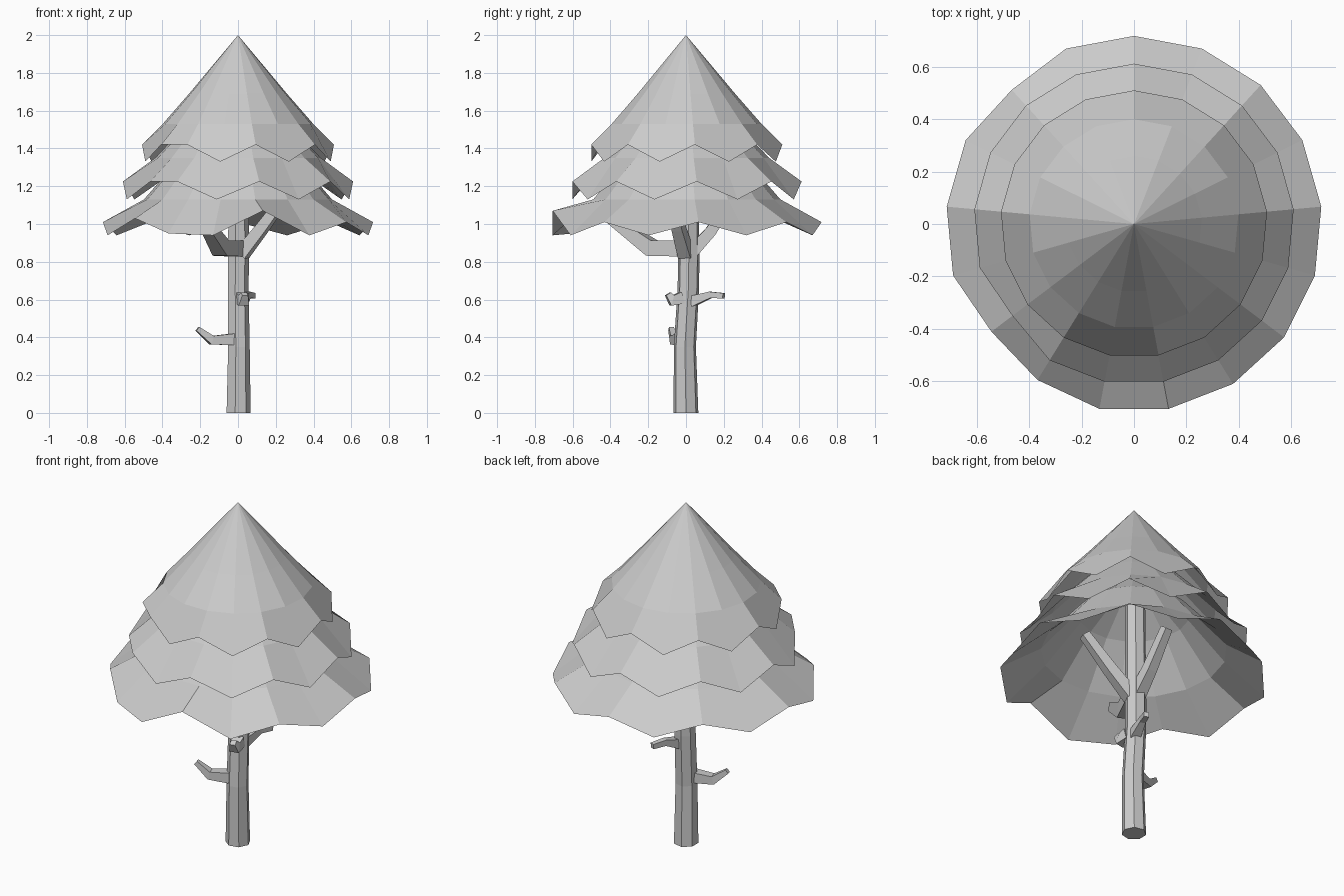
import bpy, math
from mathutils import Vector

if "Cube" in bpy.data.objects:
    bpy.data.objects.remove(bpy.data.objects["Cube"])

N = 17                                   # sides of each foliage tier
LOW = {1, 3, 5, 7, 9, 12, 14, 16}        # drooping hem corners
SHRINK = {10: .975, 11: .95, 15: .965}   # slightly tucked-in hem corners


def make_object(name, verts, faces):
    mesh = bpy.data.meshes.new(name)
    mesh.from_pydata(verts, [], faces)
    mesh.update()
    ob = bpy.data.objects.new(name, mesh)
    bpy.context.collection.objects.link(ob)
    return ob


def tier(name, apex, rings, hem_r, hem_high, hem_low, tweak, shrink):
    """Open flared cone with a zigzag hem; rings = (radius, z), tweak = corner lifts."""
    verts, faces = [(0, 0, apex)], []
    for r, z in rings + [(hem_r, None)]:
        for k in range(N):
            a = math.pi / 2 - 2 * math.pi * k / N
            rr, h = r, z
            if z is None:
                h = (hem_low if k in LOW else hem_high) + tweak.get(k, 0)
                rr *= shrink.get(k, 1)
            verts.append((rr * math.cos(a), rr * math.sin(a), h))
    for k in range(N):
        m = (k + 1) % N
        faces.append((0, 1 + m, 1 + k))
        for i in range(len(rings)):
            b = 1 + i * N
            faces.append((b + k, b + m, b + N + m, b + N + k))
    return make_object(name, verts, faces)


def limb(name, path, sides, upright=False):
    """Faceted tapering tube; path = (x, y, z, radius)."""
    pts = [Vector(p[:3]) for p in path]
    verts, faces = [], []
    for i, p in enumerate(pts):
        d = pts[min(i + 1, len(pts) - 1)] - pts[max(i - 1, 0)]
        if upright:
            d = Vector((0, 0, 1))
        q = d.to_track_quat('Z', 'Y')
        for k in range(sides):
            a = 2 * math.pi * (k + 0.5) / sides
            verts.append(p + q @ Vector((math.cos(a), math.sin(a), 0)) * path[i][3])
    for i in range(len(pts) - 1):
        for k in range(sides):
            m = (k + 1) % sides
            b = i * sides
            faces.append((b + k, b + m, b + sides + m, b + sides + k))
    faces.append(tuple(reversed(range(sides))))
    faces.append(tuple(range(len(verts) - sides, len(verts))))
    return make_object(name, verts, faces)


# Foliage tiers
tier("foliage_top", 2.0, [(.26, 1.69), (.40, 1.53)], .51, 1.42, 1.33, {}, {})
tier("foliage_middle", 1.80, [(.27, 1.53), (.44, 1.35)], .612, 1.225, 1.13, {}, {11: .95})
tier("foliage_bottom", 1.60, [(.30, 1.36), (.50, 1.13)], .718, 1.01, .94,
     {8: .06, 10: -.06, 11: .02}, SHRINK)

# Trunk
limb("trunk", [(0, 0, 0, .067), (.002, -.006, .35, .06), (-.002, .012, .65, .058),
               (0, .015, .82, .058), (0, .01, 1.45, .055)], 7, True)

# Upper forks hidden under the foliage
limb("fork_front", [(0, 0, .87, .06), (-.09, -.18, .872, .06), (-.19, -.40, 1.03, .035)], 4)
limb("fork_right", [(.02, .0, .84, .05), (.13, -.04, .98, .042), (.27, -.09, 1.17, .033)], 4)
limb("fork_back", [(0, .02, .84, .05), (0, .13, .96, .042), (-.01, .26, 1.16, .033)], 4)

# Small lower branches
limb("branch_left", [(-.01, -.02, .39, .045), (-.14, -.06, .385, .033), (-.215, -.08, .445, .018)], 4)
limb("branch_back", [(.02, .03, .59, .04), (.05, .13, .625, .024), (.08, .20, .62, .02)], 4)
limb("stub_front", [(.02, -.02, .61, .045), (.03, -.075, .595, .04), (.035, -.095, .63, .022)], 4)
